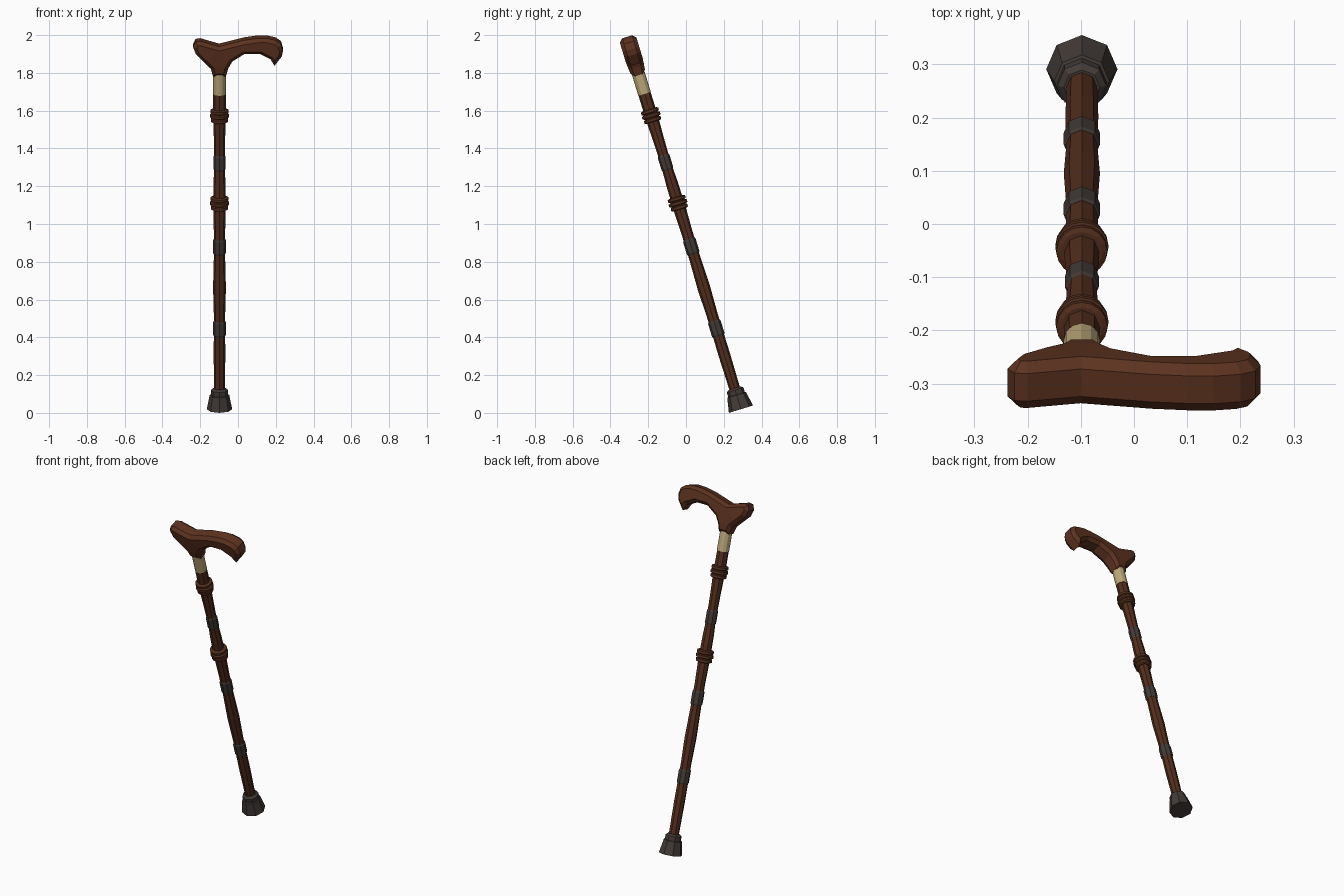
import bpy, bmesh, math

if "Cube" in bpy.data.objects:
    bpy.data.objects.remove(bpy.data.objects["Cube"])

TILT = math.radians(17)
BASE = (-0.098, 0.291, 0.0196)      # centre of the rubber foot
COS = math.cos(TILT)


def material(name, rgb):
    m = bpy.data.materials.new(name)
    m.diffuse_color = (*rgb, 1)
    m.use_nodes = True
    m.node_tree.nodes["Principled BSDF"].inputs["Base Color"].default_value = m.diffuse_color
    return m


WOOD = material("dark wood", (0.088, 0.028, 0.012))
HANDLE = material("reddish wood", (0.108, 0.032, 0.014))
GREY = material("grey rubber", (0.056, 0.044, 0.039))
BRASS = material("pale brass", (0.50, 0.39, 0.19))


def finish(name, bm, mat):
    bmesh.ops.recalc_face_normals(bm, faces=bm.faces[:])
    me = bpy.data.meshes.new(name)
    bm.to_mesh(me)
    bm.free()
    me.materials.append(mat)
    ob = bpy.data.objects.new(name, me)
    ob.location = BASE
    ob.rotation_euler = (TILT, 0, 0)
    bpy.context.collection.objects.link(ob)
    return ob


def lathe(name, profile, sides, mat, phase=0.0):
    """Closed turned solid; profile is (height along the cane, radius)."""
    bm = bmesh.new()
    rings = []
    for s, r in profile:
        rings.append([bm.verts.new((r * math.cos(a), r * math.sin(a), s))
                      for a in (phase + 2 * math.pi * i / sides for i in range(sides))])
    for lo, hi in zip(rings, rings[1:]):
        for i in range(sides):
            j = (i + 1) % sides
            bm.faces.new((lo[i], lo[j], hi[j], hi[i]))
    bm.faces.new(rings[0][::-1])
    bm.faces.new(rings[-1])
    return finish(name, bm, mat)


# Rubber foot
lathe("foot", [(0, .067), (.078, .052), (.08, .046), (.106, .046), (.116, .034)], 8, GREY)

# Shaft with gentle carved swellings
lathe("shaft", [(.05, .028), (.3, .031), (.42, .030), (.52, .030), (.67, .034), (.84, .030),
                (.98, .030), (1.1, .033), (1.25, .032), (1.36, .027), (1.5, .030),
                (1.62, .034), (1.82, .033)], 8, WOOD)

# Grey bands
for n, (s, r) in enumerate([(.447, .0345), (.9, .0345), (1.365, .032)]):
    lathe(f"grey_band_{n + 1}", [(s - .042, r - .004), (s - .034, r), (s + .034, r),
                                 (s + .042, r - .004)], 8, GREY)

# Wooden collars: three stacked rings with grooves between
for n, s in enumerate([1.14, 1.625]):
    prof = []
    for k, r in ((-1, .046), (0, .050), (1, .048)):
        c = s + k * .024
        prof += [(c - .011, .039), (c - .007, r), (c + .007, r), (c + .011, .039)]
    lathe(f"collar_{n + 1}", prof, 16, WOOD)

# Brass sleeve under the handle
lathe("sleeve", [(1.745, .0345), (1.86, .0345)], 12, BRASS)

# Handle: side outline (x, z as seen from the front), upper edge then lower edge
upper = [(-.238, 1.945), (-.225, 1.972), (-.20, 1.976), (-.10, 1.947), (.03, 1.98),
         (.10, 1.99), (.15, 1.991), (.20, 1.98), (.228, 1.96), (.238, 1.925)]
lower = [(.232, 1.895), (.193, 1.845), (.172, 1.88), (.115, 1.908), (.035, 1.908),
         (-.03, 1.868), (-.052, 1.83), (-.064, 1.788), (-.132, 1.788), (-.145, 1.83),
         (-.175, 1.86), (-.222, 1.905)]
bm = bmesh.new()
pts = [(x - BASE[0], (z - BASE[2]) / COS) for x, z in upper + lower]
front = [bm.verts.new((x, -.027, s)) for x, s in pts]
back = [bm.verts.new((x, .027, s)) for x, s in pts]
caps = [bm.faces.new(front), bm.faces.new(back[::-1])]
for i in range(len(pts)):
    j = (i + 1) % len(pts)
    bm.faces.new((front[i], back[i], back[j], front[j]))
bmesh.ops.recalc_face_normals(bm, faces=bm.faces[:])
# rounded front and back edges
for f in caps:
    bmesh.ops.inset_region(bm, faces=[f], thickness=.018, depth=.019, use_even_offset=True)
# the neck thins towards the sleeve
for v in bm.verts:
    t = min(1, max(0, (v.co.z - 1.845) / .08))
    v.co.y *= .80 + .20 * t
bmesh.ops.triangulate(bm, faces=[f for f in bm.faces if len(f.verts) > 4])
finish("handle", bm, HANDLE)
